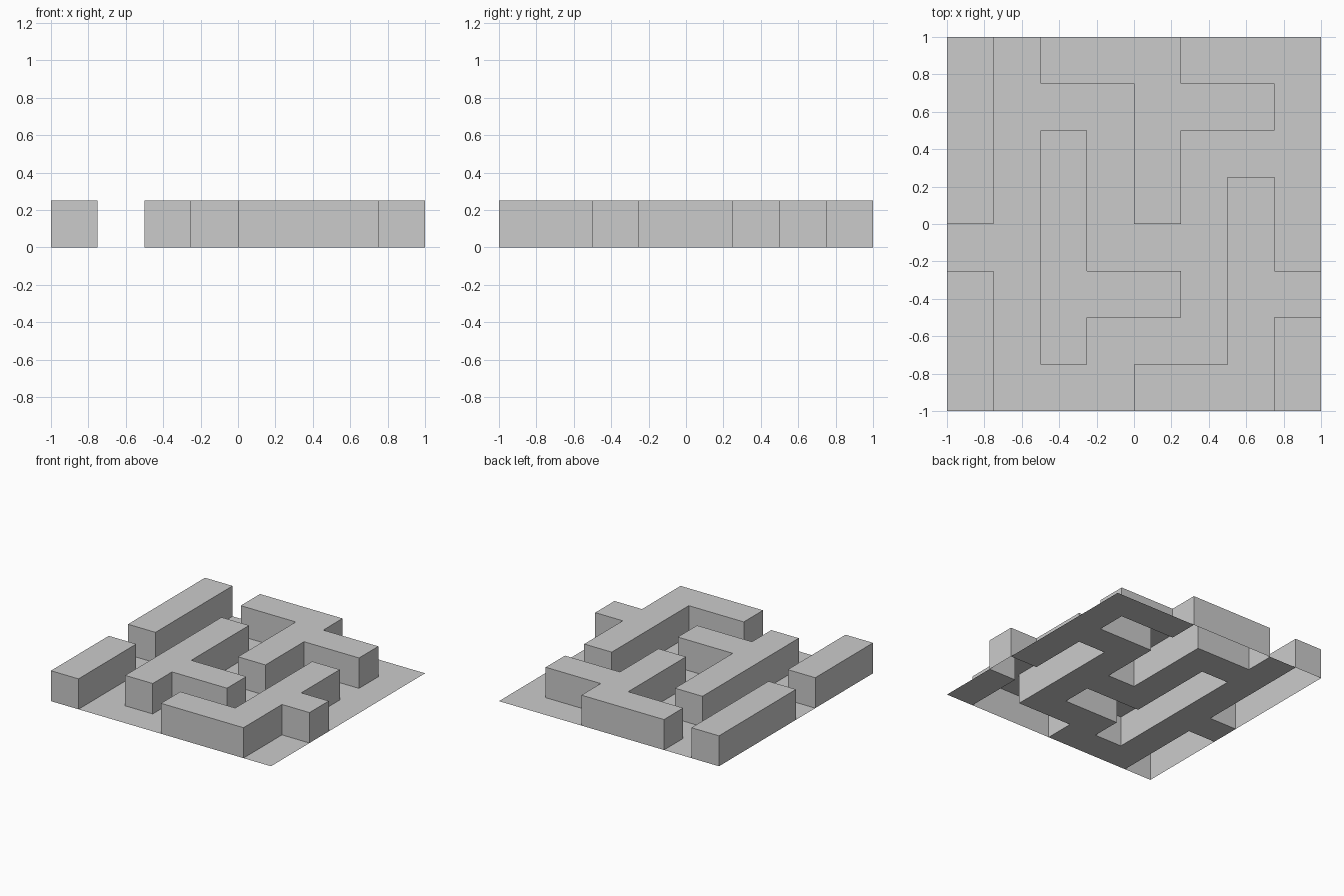
import bpy, bmesh
from mathutils import Vector

if "Cube" in bpy.data.objects:
    bpy.data.objects.remove(bpy.data.objects["Cube"])

N, S = 8, 0.25  # 8 x 8 cells, each as wide as the walls are tall

# Each wall is a union of cell rectangles: (col0, row0, col1, row1), inclusive
WALLS = {
    "left_back_wall": [(0, 4, 0, 7)],
    "left_front_wall": [(0, 0, 0, 2)],
    "back_wall": [(2, 7, 4, 7), (4, 4, 4, 7), (4, 6, 6, 6)],
    "centre_wall": [(2, 1, 2, 5), (2, 2, 4, 2)],
    "right_front_wall": [(4, 0, 6, 0), (6, 0, 6, 4), (6, 2, 7, 2)],
}


def cells_of(rects):
    return {(c, r) for c0, r0, c1, r1 in rects
            for c in range(c0, c1 + 1) for r in range(r0, r1 + 1)}


def cell_sheet(cells, z):
    """Flat grid trimmed to the given cells."""
    bm = bmesh.new()
    bmesh.ops.create_grid(bm, x_segments=N, y_segments=N, size=1)
    drop = []
    for f in bm.faces:
        m = f.calc_center_median()
        if (int((m.x + 1) / S), int((m.y + 1) / S)) not in cells:
            drop.append(f)
    bmesh.ops.delete(bm, geom=drop, context='FACES')
    bmesh.ops.translate(bm, verts=bm.verts, vec=Vector((0, 0, z)))
    return bm


def finish(bm, name):
    mesh = bpy.data.meshes.new(name)
    bm.to_mesh(mesh)
    bm.free()
    bpy.context.collection.objects.link(bpy.data.objects.new(name, mesh))


# Walls: top sheet with its border dropped to the ground, open underneath
used = set()
for name, rects in WALLS.items():
    cells = cells_of(rects)
    used |= cells
    bm = cell_sheet(cells, S)
    border = [e for e in bm.edges if e.is_boundary]
    new = bmesh.ops.extrude_edge_only(bm, edges=border)["geom"]
    for v in new:
        if isinstance(v, bmesh.types.BMVert):
            v.co.z = 0
    bmesh.ops.recalc_face_normals(bm, faces=bm.faces)
    top = max(bm.faces, key=lambda f: f.calc_center_median().z)
    if top.normal.z < 0:
        bmesh.ops.reverse_faces(bm, faces=bm.faces)
    finish(bm, name)

# Floor: single sheet filling all the passages
finish(cell_sheet(cells_of([(0, 0, N - 1, N - 1)]) - used, 0), "passage_floor")
